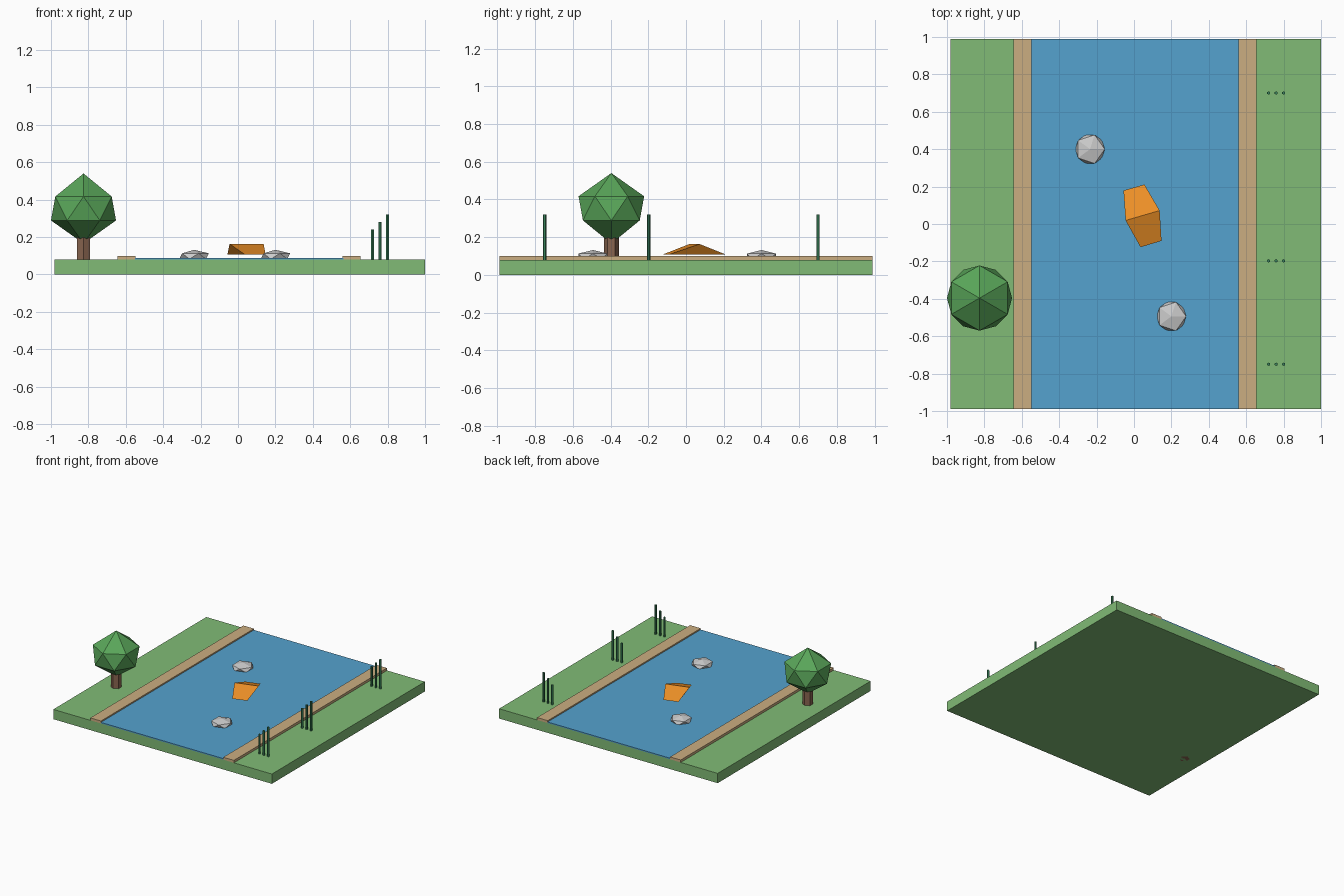
import bpy, bmesh, math
from mathutils import Matrix

if "Cube" in bpy.data.objects:
    bpy.data.objects.remove(bpy.data.objects["Cube"])


def material(name, rgb):
    m = bpy.data.materials.new(name)
    m.diffuse_color = (*rgb, 1)
    m.use_nodes = True
    m.node_tree.nodes["Principled BSDF"].inputs["Base Color"].default_value = m.diffuse_color
    return m


GRASS = material("grass", (0.22, 0.50, 0.18))
SAND = material("sand", (0.60, 0.42, 0.22))
WATER = material("water", (0.09, 0.36, 0.62))
BARK = material("bark", (0.25, 0.13, 0.08))
LEAF = material("leaf", (0.10, 0.38, 0.10))
REED = material("reed", (0.04, 0.22, 0.10))
ORANGE = material("orange", (0.85, 0.28, 0.02))


def finish(name, bm, mat=None):
    bmesh.ops.recalc_face_normals(bm, faces=bm.faces)
    me = bpy.data.meshes.new(name)
    bm.to_mesh(me)
    bm.free()
    ob = bpy.data.objects.new(name, me)
    bpy.context.collection.objects.link(ob)
    if mat:
        me.materials.append(mat)
    return ob


def box(name, lo, hi, mat):
    bm = bmesh.new()
    mid = [(a + b) / 2 for a, b in zip(lo, hi)]
    size = [b - a for a, b in zip(lo, hi)]
    bmesh.ops.create_cube(bm, size=1, matrix=Matrix.Translation(mid) @ Matrix.Diagonal((*size, 1)))
    return finish(name, bm, mat)


def post(name, x, y, z0, z1, r, mat):
    bm = bmesh.new()
    turn = Matrix.Rotation(math.pi / 6, 4, 'Z')  # corners on the y axis
    bmesh.ops.create_cone(bm, cap_ends=True, segments=6, radius1=r, radius2=r, depth=z1 - z0,
                          matrix=Matrix.Translation((x, y, (z0 + z1) / 2)) @ turn)
    # make sure a corner points along +y
    if not any(abs(v.co.x - x) < r * 0.01 for v in bm.verts):
        bmesh.ops.rotate(bm, verts=bm.verts, cent=(x, y, 0), matrix=turn.to_3x3())
    return finish(name, bm, mat)


# Ground, river and sandy banks
E = 0.99
box("ground", (-0.98, -E, 0), (1.0, E, 0.08), GRASS)
box("river", (-0.55, -E, 0.08), (0.563, E, 0.089), WATER)
for name, x in (("left_bank", -0.645), ("right_bank", 0.56)):
    box(name, (x, -E, 0.08), (x + 0.096, E, 0.10), SAND)

# Tree: six-sided trunk, crown of two staggered hexagon rings with tips
TX, TY, TZ = -0.826, -0.396, 0.353
post("tree_trunk", TX, TY, 0, 0.22, 0.04, BARK)
bm = bmesh.new()


def ring(z, start):
    return [bm.verts.new((TX + 0.174 * math.cos(start + i * math.pi / 3),
                          TY + 0.174 * math.sin(start + i * math.pi / 3), z)) for i in range(6)]


low, high = ring(TZ - 0.064, 0), ring(TZ + 0.064, math.pi / 6)
bottom, top = bm.verts.new((TX, TY, TZ - 0.187)), bm.verts.new((TX, TY, TZ + 0.187))
for i in range(6):
    j = (i + 1) % 6
    bm.faces.new((bottom, low[j], low[i]))
    bm.faces.new((low[i], low[j], high[i]))
    bm.faces.new((low[j], high[j], high[i]))
    bm.faces.new((high[i], high[j], top))
finish("tree_crown", bm, LEAF)

# Flattened rocks in the water
for i, (x, y) in enumerate(((-0.235, 0.40), (0.20, -0.494))):
    bm = bmesh.new()
    bmesh.ops.create_icosphere(bm, subdivisions=1, radius=1,
                               matrix=Matrix.Translation((x, y, 0.098)) @ Matrix.Diagonal((0.088, 0.09, 0.034, 1)))
    finish(f"rock_{i + 1}", bm)

# Floating wedge: rectangular base with an overhanging ridge
bm = bmesh.new()
a, b, d, e = (bm.verts.new((x, y, 0.108)) for x, y in
              ((-0.056, 0.179), (0.056, 0.211), (0.147, -0.09), (0.035, -0.124)))
f, c = bm.verts.new((-0.045, 0.019, 0.164)), bm.verts.new((0.137, 0.072, 0.164))
for face in ((a, b, d, e), (a, f, c, b), (f, e, d, c), (a, e, f), (b, c, d)):
    bm.faces.new(face)
finish("floating_wedge", bm, ORANGE)

# Reed clumps on the right side
for i, y in enumerate((-0.75, -0.197, 0.70)):
    for k in range(3):
        post(f"reed_{i + 1}_{k + 1}", 0.72 + 0.04 * k, y, 0.08, 0.24 + 0.04 * k, 0.009, REED)
